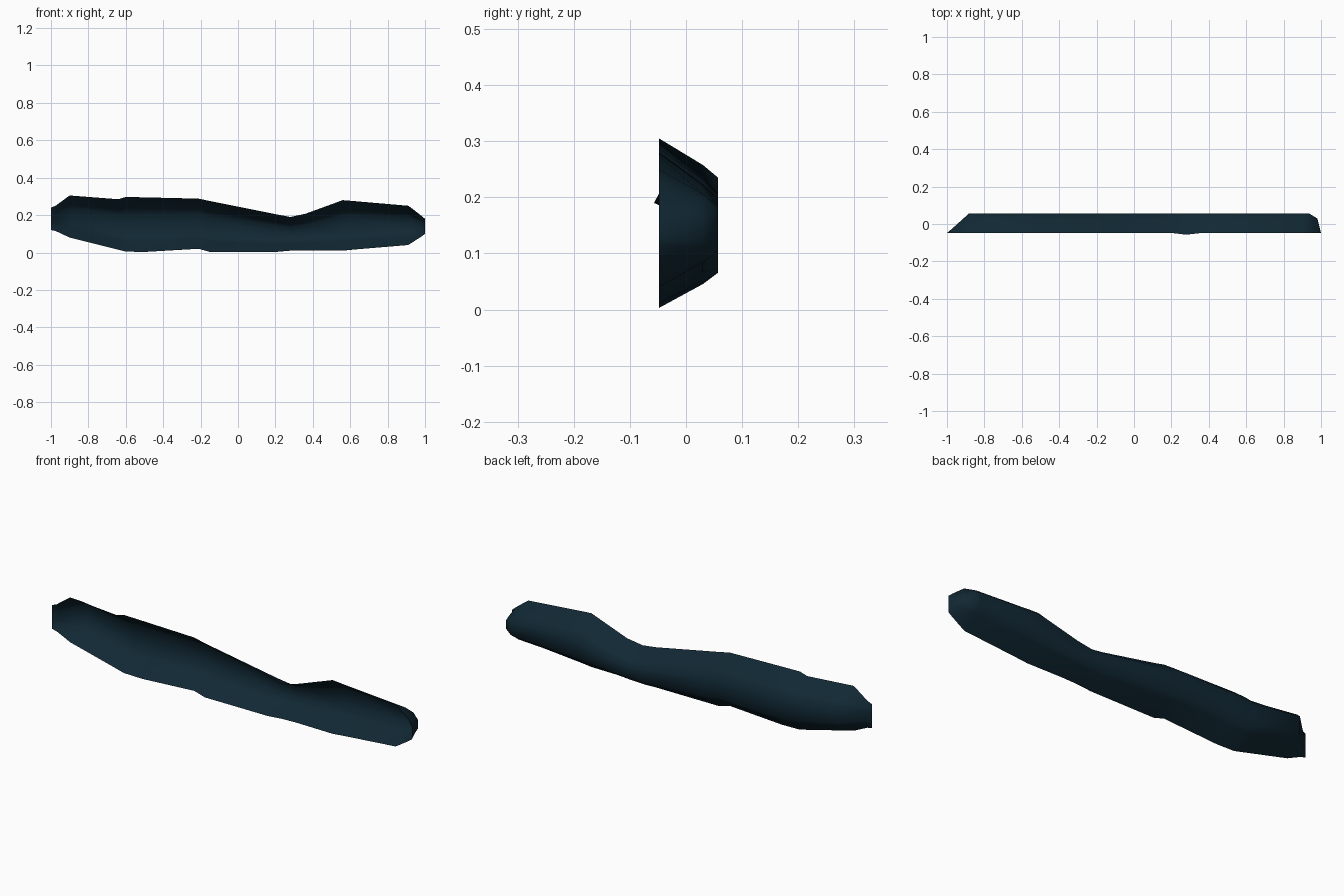
import bpy, bmesh

if "Cube" in bpy.data.objects:
    bpy.data.objects.remove(bpy.data.objects["Cube"])

# One dark blue-green colour
mat = bpy.data.materials.new("dark_teal")
mat.diffuse_color = (0.0055, 0.021, 0.034, 1)
mat.use_nodes = True
mat.node_tree.nodes["Principled BSDF"].inputs["Base Color"].default_value = mat.diffuse_color

# Rim outline along x: (x, top z, bottom z)
outline = [(-0.9, .305, .08), (-0.64, .285, .015), (-0.6, .297, .005),
           (-0.5, .295, .003), (-0.21, .288, .02), (-0.15, .275, .003),
           (0.2, .205, .003), (0.28, .19, .01), (0.36, .207, .012),
           (0.56, .28, .01), (0.62, .275, .016), (0.91, .25, .04)]
# Bevel profile from the open front rim to the flat back: (y, inset fraction)
bevel = [(-0.048, 0.0), (0.03, 0.21), (0.057, 0.31)]


def section(x, top, bot, depth=1.0, x_shift=0.0):
    """Open cross-section: upper rim, round the back, lower rim."""
    h = top - bot
    pts = []
    for i, (y, f) in enumerate(bevel):
        yy = -0.048 + (y + 0.048) * depth
        if abs(x - 0.28) < .01 and i == 0:
            yy = -0.057                      # small lip at the narrow waist
        pts.append((x + x_shift * f, yy, top - f * h))
    low = [(px, -0.048 if i == 0 else py, bot + bevel[i][1] * h)
           for i, (px, py, pz) in enumerate(pts)]
    return pts + low[::-1]


# Sections from the sloped left end to the blunt right end
rows = [section(-1.0, .24, .12, 0), section(-0.975, .25, .115, .2)]
for k, (x, t, b) in enumerate(outline):
    shift = .06 if k == 0 else 0
    rows.append(section(x, t, b, 1.0, shift))
rows.append(section(0.935, .232, .056, 1.0))
rows.append(section(0.98, .197, .085, .74))
rows.append(section(1.0, .18, .10, 0))

# Open-fronted shell
bm = bmesh.new()
grid = [[bm.verts.new(p) for p in row] for row in rows]
for a, b in zip(grid, grid[1:]):
    for j in range(len(a) - 1):
        bm.faces.new((a[j], b[j], b[j + 1], a[j + 1]))
bmesh.ops.remove_doubles(bm, verts=bm.verts, dist=0.0005)
bm.normal_update()
# Face the shell outwards (its back points to +y)
if sum(f.normal.y * f.calc_area() for f in bm.faces) < 0:
    bmesh.ops.reverse_faces(bm, faces=bm.faces)
for f in bm.faces:
    f.smooth = True
me = bpy.data.meshes.new("curved_shell")
bm.to_mesh(me)
bm.free()
me.materials.append(mat)
ob = bpy.data.objects.new("curved_shell", me)
bpy.context.collection.objects.link(ob)
